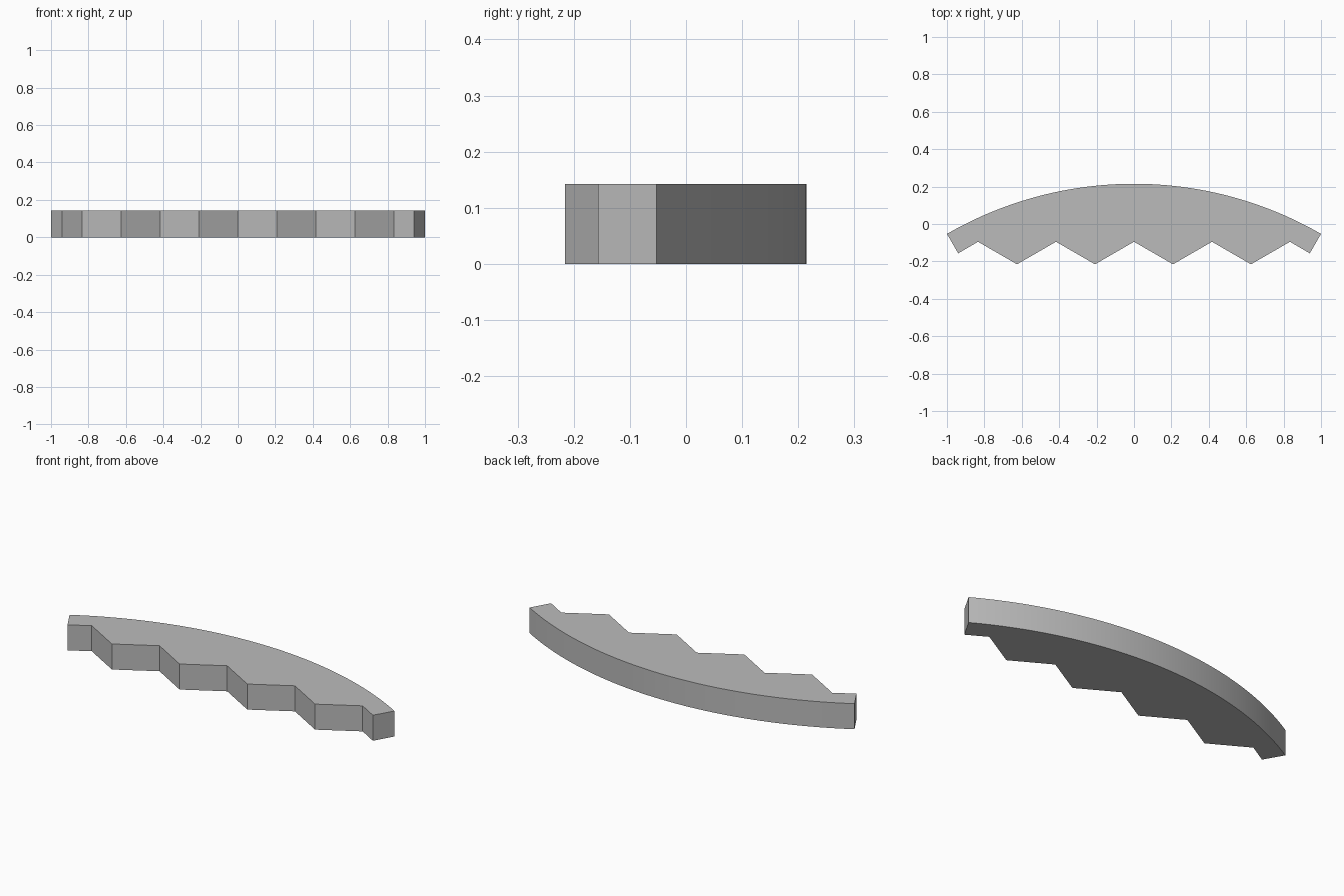
import bpy, bmesh
from math import sin, cos, tan, radians

cube = bpy.data.objects.get("Cube")
if cube:
    bpy.data.objects.remove(cube, do_unlink=True)

HEIGHT = 0.142
RADIUS = 2.0
APEX = 0.215          # rear-most point of the arc
VALLEY = -0.095       # notch depth line
HALF = 0.2085         # half the tooth spacing
SLOPE = tan(radians(30))
SEGMENTS = 48

# Curved back edge, from +x to -x
outline = []
for i in range(SEGMENTS + 1):
    a = radians(30 - 60 * i / SEGMENTS)
    outline.append((RADIUS * sin(a), APEX - RADIUS * (1 - cos(a))))

# Zigzag front edge with square-cut ends, from -x to +x
outline.append((-0.94, -0.157))
for i in range(-4, 5):
    outline.append((i * HALF, VALLEY - (HALF * SLOPE if i % 2 else 0)))
outline.append((0.94, -0.157))

# Extrude the outline into a solid slab
bm = bmesh.new()
base = bm.faces.new([bm.verts.new((x, y, 0)) for x, y in outline])
top = bmesh.ops.extrude_face_region(bm, geom=[base], use_keep_orig=True)
bmesh.ops.translate(bm, vec=(0, 0, HEIGHT),
                    verts=[v for v in top["geom"] if isinstance(v, bmesh.types.BMVert)])
bmesh.ops.recalc_face_normals(bm, faces=bm.faces)
mesh = bpy.data.meshes.new("toothed_arc")
bm.to_mesh(mesh)
bm.free()
arc = bpy.data.objects.new("toothed_arc", mesh)
bpy.context.collection.objects.link(arc)

# Plain grey material
grey = bpy.data.materials.new("grey")
grey.use_nodes = True
color = (0.5, 0.5, 0.5, 1)
grey.diffuse_color = color
grey.node_tree.nodes["Principled BSDF"].inputs["Base Color"].default_value = color
mesh.materials.append(grey)

# Smooth curved back, sharp corners elsewhere
bpy.ops.object.select_all(action='DESELECT')
arc.select_set(True)
bpy.context.view_layer.objects.active = arc
bpy.ops.object.shade_smooth_by_angle(angle=radians(20))
